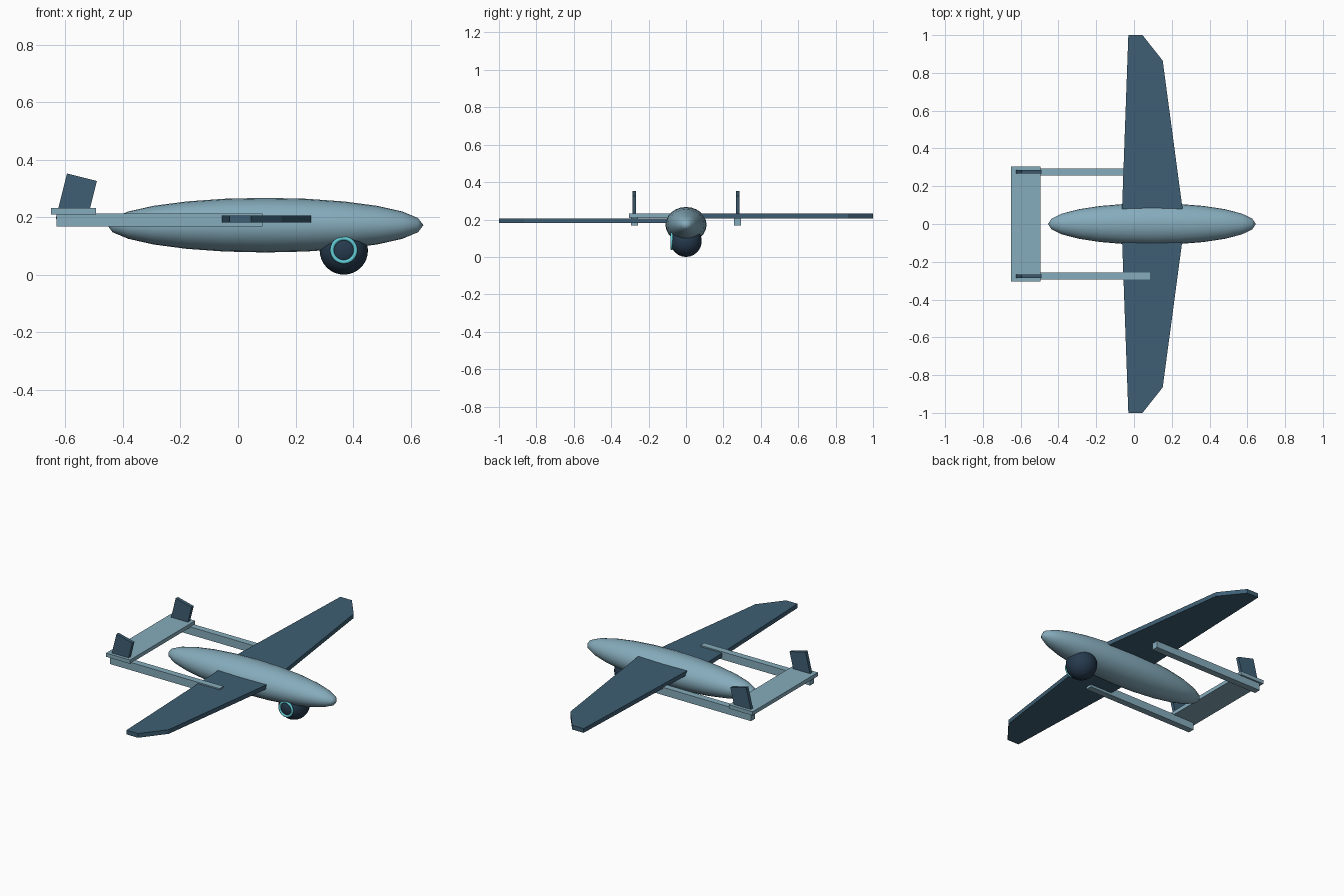
import bpy
import bmesh
from math import radians
from mathutils import Matrix, Vector

if "Cube" in bpy.data.objects:
    bpy.data.objects.remove(bpy.data.objects["Cube"])


def srgb(r, g, b):
    return tuple((c / 255 / 12.92) if c < 11 else ((c / 255 + 0.055) / 1.055) ** 2.4
                 for c in (r, g, b)) + (1,)


def material(name, color):
    m = bpy.data.materials.new(name)
    m.use_nodes = True
    m.diffuse_color = color
    m.node_tree.nodes["Principled BSDF"].inputs["Base Color"].default_value = color
    return m


pale_blue = material("pale blue", srgb(134, 172, 188))
slate_blue = material("slate blue", srgb(62, 95, 116))
dark_navy = material("dark navy", srgb(38, 58, 78))
cyan = material("cyan", srgb(98, 205, 215))


def add_object(name, bm, mat, smooth=False):
    bmesh.ops.recalc_face_normals(bm, faces=bm.faces)
    mesh = bpy.data.meshes.new(name)
    bm.to_mesh(mesh)
    bm.free()
    mesh.materials.append(mat)
    for p in mesh.polygons:
        p.use_smooth = smooth
    obj = bpy.data.objects.new(name, mesh)
    bpy.context.collection.objects.link(obj)
    return obj


def box(name, center, size, mat, tilt=0):
    bm = bmesh.new()
    m = (Matrix.Translation(center) @ Matrix.Rotation(tilt, 4, 'Y')
         @ Matrix.Diagonal((*size, 1)))
    bmesh.ops.create_cube(bm, size=1, matrix=m)
    return add_object(name, bm, mat)


def ellipsoid(name, center, radii, segments, rings, mat):
    # Poles lie along the x axis
    bm = bmesh.new()
    m = (Matrix.Translation(center) @ Matrix.Diagonal((*radii, 1))
         @ Matrix.Rotation(radians(90), 4, 'Y'))
    bmesh.ops.create_uvsphere(bm, u_segments=segments, v_segments=rings,
                              radius=1, matrix=m)
    return add_object(name, bm, mat, True)


def wing(name, side, z, thickness):
    outline = [(-0.064, 0.06), (0.257, 0.08), (0.152, 0.865), (0.045, 1), (-0.03, 1)]
    bm = bmesh.new()
    face = bm.faces.new([bm.verts.new((x, side * y, z)) for x, y in outline])
    ext = bmesh.ops.extrude_face_region(bm, geom=[face])
    top = [v for v in ext["geom"] if isinstance(v, bmesh.types.BMVert)]
    bmesh.ops.translate(bm, verts=top, vec=Vector((0, 0, thickness)))
    return add_object(name, bm, slate_blue)


# Body
ellipsoid("fuselage", (0.095, 0, 0.172), (0.55, 0.11, 0.095), 24, 12, pale_blue)

# Wings, the left one sitting a wing thickness higher
wing("left_wing", 1, 0.206, 0.025)
wing("right_wing", -1, 0.181, 0.025)

# Tail booms and fins
for label, side in (("left", 1), ("right", -1)):
    box(label + "_boom", (-0.273, side * 0.276, 0.19), (0.718, 0.038, 0.046), pale_blue)
    box(label + "_fin", (-0.5625, side * 0.277, 0.26), (0.107, 0.02, 0.162),
        slate_blue, radians(14))

# Tailplane
box("tailplane", (-0.572, 0, 0.22), (0.156, 0.61, 0.022), pale_blue)

# Sensor ball under the nose
ellipsoid("sensor_ball", (0.368, 0, 0.084), (0.084, 0.084, 0.084), 24, 16, dark_navy)

# Ring around the lens, facing right
bpy.ops.mesh.primitive_torus_add(location=(0.368, -0.077, 0.085),
                                 rotation=(radians(90), 0, 0),
                                 major_segments=32, minor_segments=10,
                                 major_radius=0.041, minor_radius=0.007)
ring = bpy.context.object
ring.name = "lens_ring"
ring.data.materials.append(cyan)
bpy.ops.object.shade_smooth()
